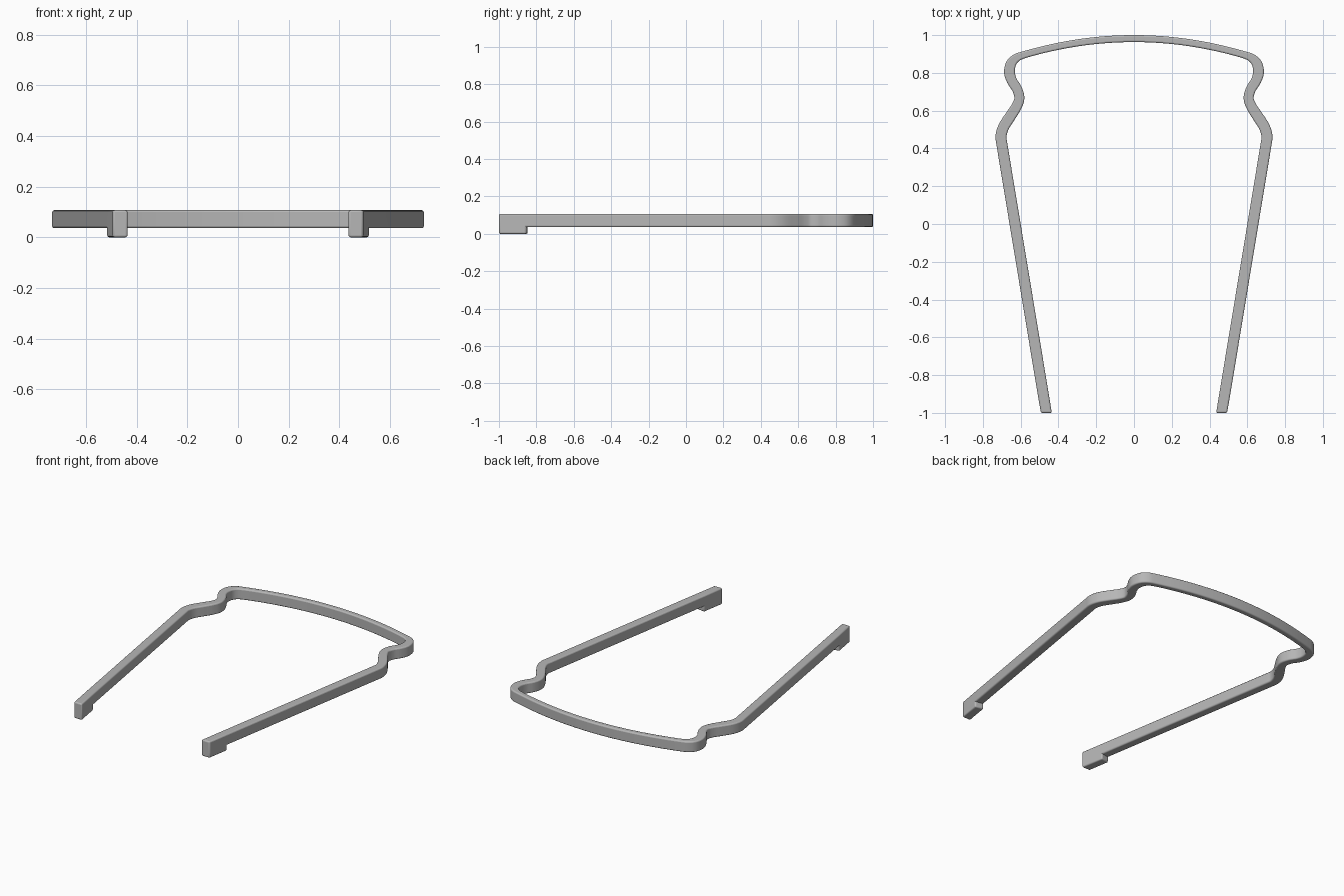
import bpy, bmesh, math
from mathutils import Vector

cube = bpy.data.objects.get("Cube")
if cube:
    bpy.data.objects.remove(cube, do_unlink=True)

BOTTOM, TOP = 0.036, 0.107
FOOT_Y = -0.85
STEPS = 6

grey = bpy.data.materials.new("plain grey")
grey.use_nodes = True
colour = (0.47, 0.47, 0.47, 1)
grey.diffuse_color = colour
grey.node_tree.nodes["Principled BSDF"].inputs["Base Color"].default_value = colour

# Left half centre line: x, y, band width
leg = [(0.464, -1.0, 0.058), (0.489, FOOT_Y, 0.058)]
bends = [(0.699, 0.42, 0.058), (0.704, 0.465, 0.058), (0.69, 0.514, 0.058),
         (0.655, 0.57, 0.058), (0.623, 0.62, 0.055), (0.607, 0.665, 0.053),
         (0.618, 0.712, 0.053), (0.645, 0.756, 0.054), (0.659, 0.80, 0.057),
         (0.652, 0.846, 0.054), (0.626, 0.877, 0.045), (0.585, 0.895, 0.038)]
bow = [(x, 0.9815 - 0.253 * x * x, 0.037)
       for x in (0.5 - 0.05 * i for i in range(11))]


def smooth(points):
    """Catmull-Rom curve through the points."""
    out = []
    for i in range(1, len(points) - 2):
        a, b, c, d = (Vector(p) for p in points[i - 1:i + 3])
        for s in range(STEPS):
            t = s / STEPS
            out.append(0.5 * (2 * b + (c - a) * t + (2 * a - 5 * b + 4 * c - d) * t ** 2
                              + (3 * b - a - 3 * c + d) * t ** 3))
    out.append(Vector(points[-2]))
    return out


lead = (0.691, 0.37, 0.058)
past = (-0.05, bow[-2][1], 0.037)
half = [Vector(p) for p in leg] + smooth([lead] + bends + bow + [past])
half[-1].x = 0
path = half + [Vector((-p.x, p.y, p.z)) for p in reversed(half[:-1])]

# Flat strip along the path, with square-cut leg ends
bm = bmesh.new()
rails = []
last = len(path) - 1
for i, p in enumerate(path):
    a, b = path[max(i - 1, 0)], path[min(i + 1, last)]
    run = Vector((b.x - a.x, b.y - a.y, 0)).normalized()
    side = Vector((run.y, -run.x, 0))
    if i in (0, last):
        side = Vector((math.copysign(1, side.x), 0, 0))
    centre = Vector((p.x, p.y, BOTTOM))
    rails.append([bm.verts.new(centre + side * k * p.z / 2) for k in (1, -1)])
strip = [bm.faces.new((a[0], a[1], b[1], b[0])) for a, b in zip(rails, rails[1:])]


def extrude(faces, dz):
    made = bmesh.ops.extrude_face_region(bm, geom=faces, use_keep_orig=False)["geom"]
    moved = [v for v in made if isinstance(v, bmesh.types.BMVert)]
    bmesh.ops.translate(bm, verts=moved, vec=(0, 0, dz))


# Thicken the strip, then pull the feet down from the leg ends
made = bmesh.ops.extrude_face_region(bm, geom=strip, use_keep_orig=True)["geom"]
bmesh.ops.translate(bm, verts=[v for v in made if isinstance(v, bmesh.types.BMVert)],
                    vec=(0, 0, TOP - BOTTOM))
bmesh.ops.recalc_face_normals(bm, faces=bm.faces)
feet = [f for f in bm.faces if f.normal.z < -0.9
        and f.calc_center_median().y < FOOT_Y]
extrude(feet, -BOTTOM)
bmesh.ops.recalc_face_normals(bm, faces=bm.faces)

mesh = bpy.data.meshes.new("bent_frame")
bm.to_mesh(mesh)
bm.free()
frame = bpy.data.objects.new("bent_frame", mesh)
bpy.context.collection.objects.link(frame)
mesh.materials.append(grey)

# Softened edges
bevel = frame.modifiers.new("rounded_edges", 'BEVEL')
bevel.width = 0.008
bevel.segments = 3
bevel.limit_method = 'ANGLE'
bevel.angle_limit = math.radians(50)

bpy.ops.object.select_all(action='DESELECT')
frame.select_set(True)
bpy.context.view_layer.objects.active = frame
bpy.ops.object.shade_smooth_by_angle(angle=math.radians(40))
